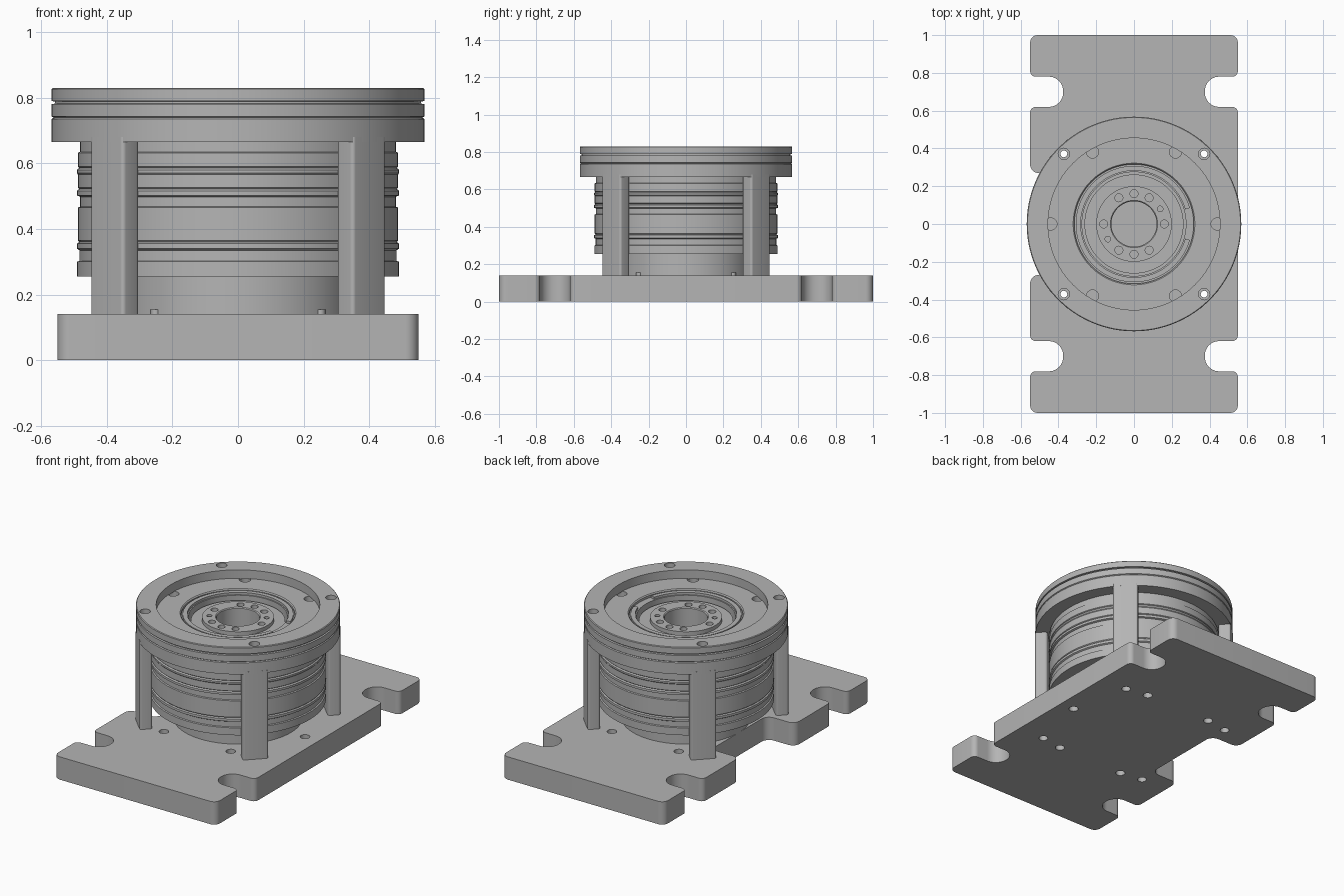
import bpy, bmesh
from math import pi, sin, cos, radians
from mathutils import Vector, Matrix

cube = bpy.data.objects.get("Cube")
if cube:
    bpy.data.objects.remove(cube)

metal = bpy.data.materials.new("satin grey metal")
metal.use_nodes = True
GREY = (0.46, 0.46, 0.46, 1)
metal.diffuse_color = GREY
metal.node_tree.nodes["Principled BSDF"].inputs["Base Color"].default_value = GREY


def finish(name, bm):
    """Turn a bmesh into a named object."""
    bmesh.ops.remove_doubles(bm, verts=bm.verts, dist=1e-5)
    bmesh.ops.recalc_face_normals(bm, faces=bm.faces)
    mesh = bpy.data.meshes.new(name)
    bm.to_mesh(mesh)
    bm.free()
    mesh.materials.append(metal)
    ob = bpy.data.objects.new(name, mesh)
    bpy.context.collection.objects.link(ob)
    return ob


def activate(ob):
    bpy.ops.object.select_all(action='DESELECT')
    ob.select_set(True)
    bpy.context.view_layer.objects.active = ob


def lathe(name, profile, start=0.0, sweep=2 * pi, steps=128):
    """Revolve a closed (radius, z) profile about the z axis."""
    bm = bmesh.new()
    full = sweep > 6.28
    rows = []
    for i in range(steps if full else steps + 1):
        a = start + sweep * i / steps
        rows.append([bm.verts.new((r * cos(a), r * sin(a), z)) for r, z in profile])
    n = len(profile)
    for i in range(steps):
        p, q = rows[i], rows[(i + 1) % len(rows)]
        for j in range(n):
            k = (j + 1) % n
            if profile[j][0] + profile[k][0] > 0:
                bm.faces.new((p[j], q[j], q[k], p[k]))
    if not full:
        bm.faces.new(rows[0])
        bm.faces.new(rows[-1])
    return finish(name, bm)


def rounded(corners, steps=10):
    """Fillet each (x, y, radius) corner of a polygon of right angles."""
    out = []
    for i, (x, y, r) in enumerate(corners):
        p = Vector((x, y))
        u = (Vector(corners[i - 1][:2]) - p).normalized()
        v = (Vector(corners[(i + 1) % len(corners)][:2]) - p).normalized()
        centre = p + (u + v) * r
        for s in range(steps + 1):
            t = s / steps * pi / 2
            out.append(centre - v * r * cos(t) - u * r * sin(t))
    return out


def extrude(name, outline, z0, z1, turn=0.0):
    bm = bmesh.new()
    base = bm.faces.new([bm.verts.new((p.x, p.y, z0)) for p in outline])
    geo = bmesh.ops.extrude_face_region(bm, geom=[base])["geom"]
    top = [g for g in geo if isinstance(g, bmesh.types.BMVert)]
    bmesh.ops.translate(bm, vec=(0, 0, z1 - z0), verts=top)
    bmesh.ops.rotate(bm, verts=bm.verts, matrix=Matrix.Rotation(turn, 3, 'Z'))
    return finish(name, bm)


def drill(ob, angles, ring_radius, hole_radius, z0, z1):
    """Cut a circle of vertical holes."""
    bm = bmesh.new()
    for a in angles:
        a = radians(a)
        at = Matrix.Translation((ring_radius * cos(a), ring_radius * sin(a), (z0 + z1) / 2))
        bmesh.ops.create_cone(bm, cap_ends=True, segments=24, radius1=hole_radius,
                              radius2=hole_radius, depth=z1 - z0, matrix=at)
    cutter = finish("hole_cutter", bm)
    cutter.hide_render = True
    mod = ob.modifiers.new("holes", 'BOOLEAN')
    mod.operation = 'DIFFERENCE'
    mod.solver = 'EXACT'
    mod.object = cutter
    activate(ob)
    bpy.ops.object.modifier_apply(modifier=mod.name)
    bpy.data.objects.remove(cutter)


DIAGONAL = range(45, 360, 90)
SIXTHS = range(0, 360, 60)
PLATE_TOP, RING_BOTTOM, TOP = 0.14, 0.665, 0.83
POST_R = 0.525

# Base plate: end slots on both long sides and a relief in one side
half = [(0.55, 0.62, 0.03), (0.375, 0.62, 0.076), (0.375, 0.78, 0.076),
        (0.55, 0.78, 0.03), (0.55, 1.0, 0.04)]
right_top = half
left_top = [(-x, y, r) for x, y, r in reversed(half)]
left_bottom = [(-x, -y, r) for x, y, r in half]
right_bottom = [(x, -y, r) for x, y, r in reversed(half)]
relief = [(-0.55, 0.27, 0.045), (-0.36, 0.27, 0.05),
          (-0.36, -0.27, 0.05), (-0.55, -0.27, 0.045)]
plate = extrude("base_plate",
                rounded(right_top + left_top + relief + left_bottom + right_bottom),
                0, PLATE_TOP)
drill(plate, [a for a in SIXTHS if a != 180], 0.455, 0.027, -0.1, 0.3)
drill(plate, DIAGONAL, POST_R, 0.018, -0.1, 0.3)
drill(plate, DIAGONAL, POST_R, 0.026, -0.1, 0.06)

# Four posts between the plate and the clamp ring
posts = []
for i, a in enumerate(DIAGONAL):
    shape = [(0.495, -0.072, 0.015), (0.567, -0.072, 0.012),
             (0.567, 0.072, 0.012), (0.495, 0.072, 0.015)]
    post = extrude(f"post_{i + 1}", rounded(shape, 5), PLATE_TOP, 0.68, radians(a))
    drill(post, [a], POST_R, 0.018, 0, 1)
    posts.append(post)

# Clamp ring with two outer grooves
ring = lathe("clamp_ring", [
    (0.485, RING_BOTTOM), (0.568, RING_BOTTOM), (0.568, 0.735), (0.562, 0.739),
    (0.568, 0.743), (0.568, 0.78), (0.558, 0.782), (0.558, 0.788), (0.568, 0.79),
    (0.568, 0.826), (0.564, TOP), (0.455, TOP), (0.455, 0.775), (0.485, 0.775)])
drill(ring, DIAGONAL, POST_R, 0.018, 0.5, 1)
drill(ring, DIAGONAL, POST_R, 0.03, 0.79, 1)

# Ribbed housing with its stepped bore
ribs = [(0.49, 0.255), (0.49, 0.30), (0.483, 0.303), (0.483, 0.335), (0.491, 0.34),
        (0.491, 0.355), (0.484, 0.36), (0.488, 0.365), (0.488, 0.465), (0.481, 0.468),
        (0.481, 0.498), (0.491, 0.502), (0.491, 0.516), (0.484, 0.522), (0.488, 0.526),
        (0.488, 0.566), (0.491, 0.57), (0.491, 0.58), (0.484, 0.586), (0.488, 0.59),
        (0.488, 0.632), (0.482, 0.635), (0.482, 0.70)]
bore = [(0.482, 0.778), (0.322, 0.778), (0.316, 0.772), (0.316, 0.758), (0.275, 0.758),
        (0.275, 0.69), (0.262, 0.69), (0.262, 0.732), (0.2, 0.732), (0.2, 0.755),
        (0.125, 0.755), (0.12, 0.75), (0.12, 0.2), (0, 0.2)]
housing = lathe("ribbed_housing",
                [(0, PLATE_TOP), (0.36, PLATE_TOP), (0.36, 0.255)] + ribs + bore)
drill(housing, SIXTHS, 0.44, 0.032, 0.745, 1)
drill(housing, [0, 60, 90, 120, 180, 240, 270, 300], 0.16, 0.021, 0.71, 1)
drill(housing, [30, 210], 0.16, 0.015, 0.72, 1)

# Open retaining ring in the bore
snap = lathe("retaining_ring",
             [(0.282, 0.756), (0.308, 0.756), (0.308, 0.772), (0.282, 0.772)],
             radians(16), radians(328), 100)

# Locating pins at the foot of the housing
pins = []
for i, a in enumerate(DIAGONAL):
    bm = bmesh.new()
    at = Matrix.Translation((0.355 * cos(radians(a)), 0.355 * sin(radians(a)), 0.147))
    bmesh.ops.create_cone(bm, cap_ends=True, segments=16, radius1=0.015,
                          radius2=0.015, depth=0.016, matrix=at)
    pins.append(finish(f"locating_pin_{i + 1}", bm))

for ob in [plate, ring, housing, snap] + posts + pins:
    activate(ob)
    bpy.ops.object.shade_smooth_by_angle(angle=radians(28))
